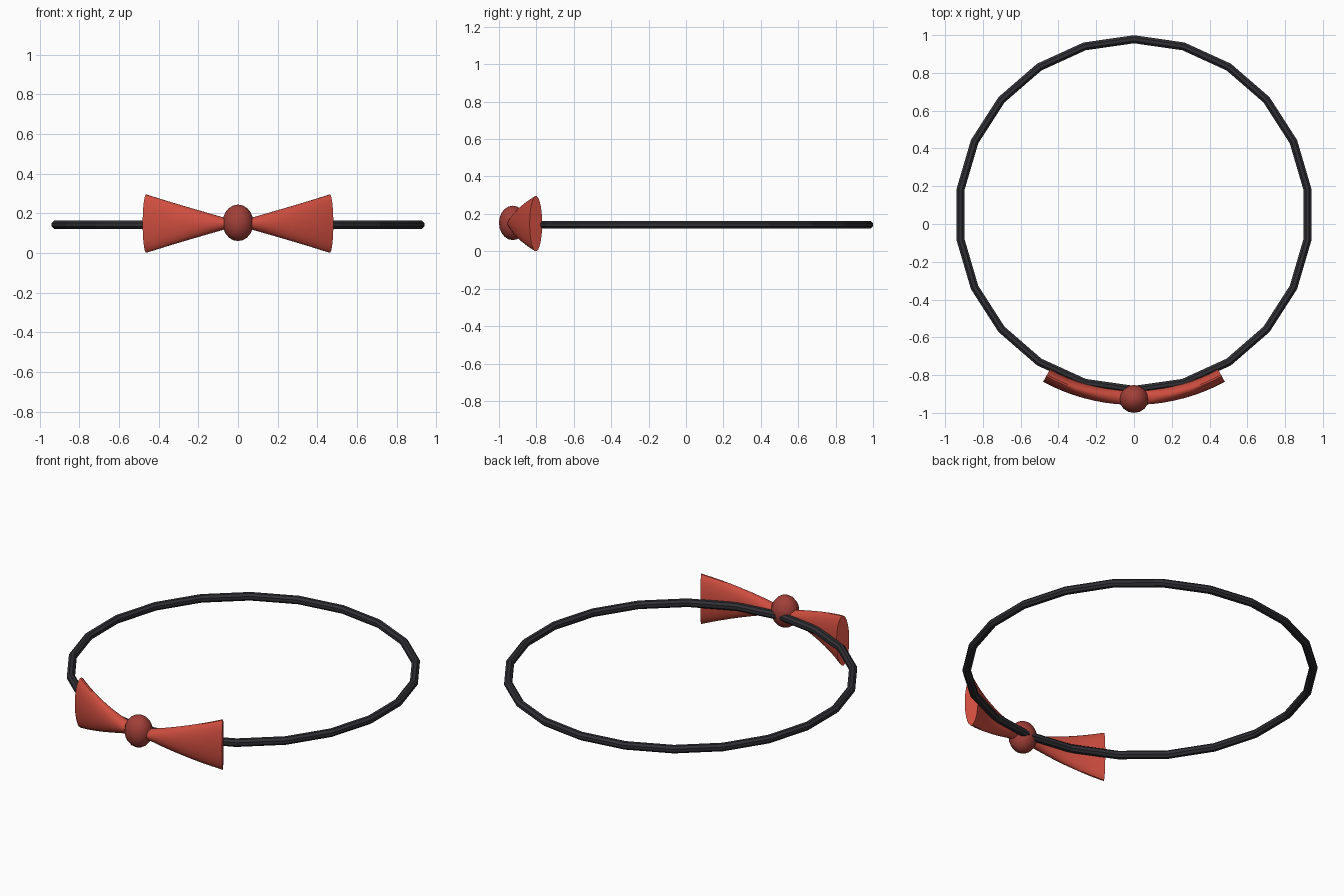
import bpy, bmesh
from math import sin, cos, pi, asin

if "Cube" in bpy.data.objects:
    bpy.data.objects.remove(bpy.data.objects["Cube"])

CY = 0.05          # centre of the neck band in y


def material(name, rgb):
    m = bpy.data.materials.new(name)
    m.diffuse_color = (*rgb, 1)
    m.use_nodes = True
    m.node_tree.nodes["Principled BSDF"].inputs["Base Color"].default_value = m.diffuse_color
    return m


def loft(name, rings, mat, closed=False, smooth=False):
    """Skin a list of equal-length vertex rings; cap the ends unless closed."""
    bm = bmesh.new()
    loops = [[bm.verts.new(p) for p in ring] for ring in rings]
    n = len(loops[0])
    pairs = list(zip(loops, loops[1:]))
    if closed:
        pairs.append((loops[-1], loops[0]))
    for a, b in pairs:
        for i in range(n):
            j = (i + 1) % n
            bm.faces.new((a[i], a[j], b[j], b[i]))
    if not closed:
        bm.faces.new(loops[0])
        bm.faces.new(loops[-1])
    bmesh.ops.recalc_face_normals(bm, faces=bm.faces)
    mesh = bpy.data.meshes.new(name)
    bm.to_mesh(mesh)
    bm.free()
    ob = bpy.data.objects.new(name, mesh)
    bpy.context.collection.objects.link(ob)
    mesh.materials.append(mat)
    if smooth:
        bpy.ops.object.select_all(action='DESELECT')
        ob.select_set(True)
        bpy.context.view_layer.objects.active = ob
        bpy.ops.object.shade_smooth_by_angle(angle=pi / 5)
    return ob


def section(angle, radius, half_width, half_height, z, sides):
    """Elliptical section across an arc about the band centre; angle 0 is front."""
    pts = []
    for k in range(sides):
        t = 2 * pi * (k + 0.5) / sides
        r = radius + half_width * cos(t)
        pts.append((r * sin(angle), CY - r * cos(angle), z + half_height * sin(t)))
    return pts


black = material("band_black", (0.03, 0.03, 0.036))
red = material("bow_red", (0.62, 0.075, 0.05))
dark_red = material("knot_red", (0.36, 0.05, 0.04))

# Neck band: 22 straight segments
loft("neck_band",
     [section(2 * pi * i / 22, 0.928, 0.023, 0.023, 0.142, 8) for i in range(22)],
     black, closed=True)

# Bow wings: flared flat cones bent around the band
STEPS = 8
for side, name in ((1, "right_wing"), (-1, "left_wing")):
    a0, a1 = asin(0.04 / 0.97), asin(0.463 / 0.97)
    rings = []
    for i in range(STEPS + 1):
        t = i / STEPS
        rings.append(section(side * (a0 + (a1 - a0) * t), 0.97, 0.038,
                             0.022 + 0.126 * t, 0.148, 24))
    loft(name, rings, red, smooth=True)

# Centre knot
bpy.ops.mesh.primitive_uv_sphere_add(segments=16, ring_count=10, radius=1,
                                     location=(0, -0.926, 0.152))
knot = bpy.context.object
knot.name = "centre_knot"
knot.scale = (0.078, 0.074, 0.092)
knot.data.materials.append(dark_red)
bpy.ops.object.transform_apply(location=False, rotation=False, scale=True)
bpy.ops.object.shade_smooth_by_angle(angle=pi / 3)
